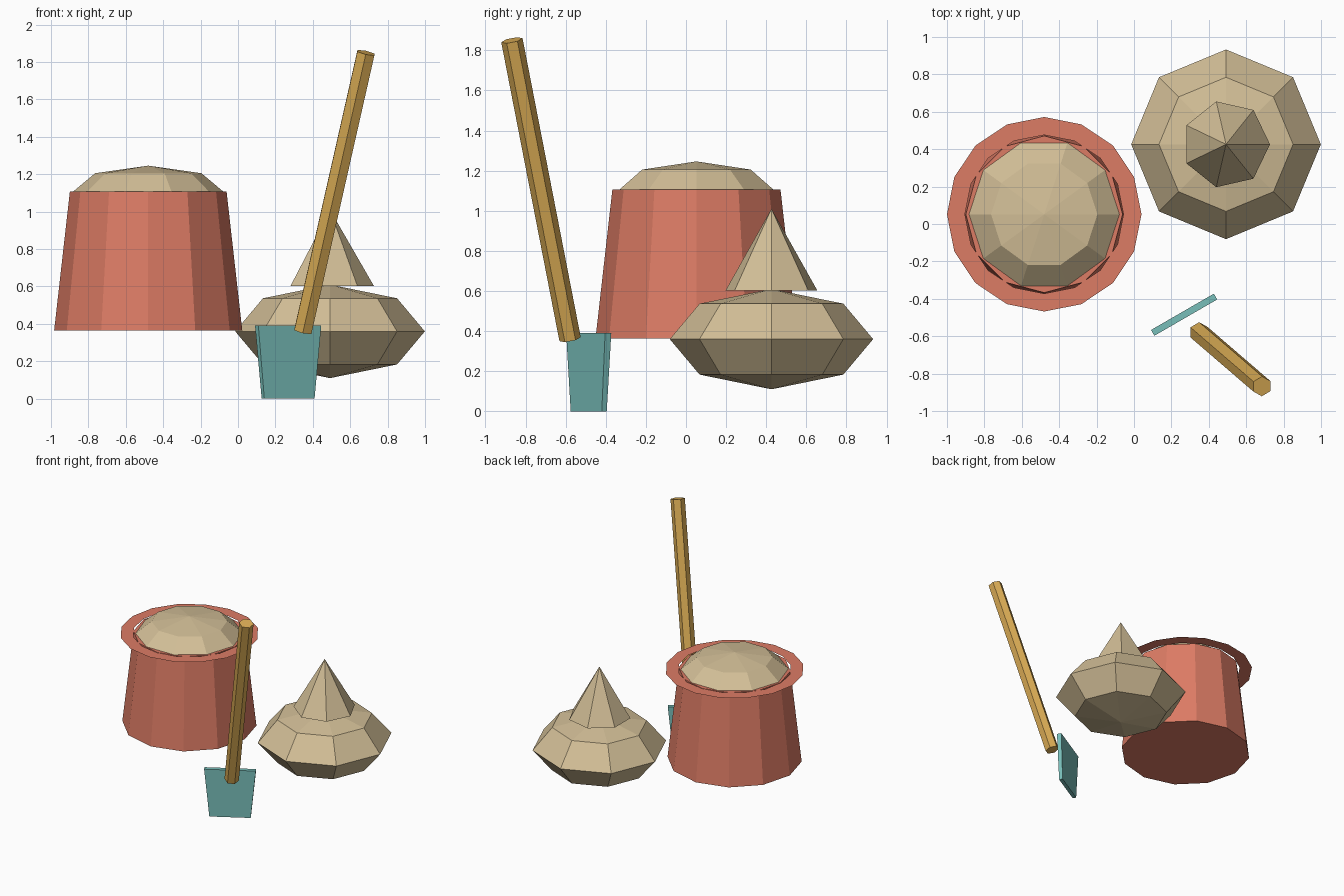
import bpy, bmesh
from math import sin, cos, pi, radians
from mathutils import Vector

if "Cube" in bpy.data.objects:
    bpy.data.objects.remove(bpy.data.objects["Cube"])


def material(name, rgb):
    m = bpy.data.materials.new(name)
    m.diffuse_color = (*rgb, 1)
    m.use_nodes = True
    m.node_tree.nodes["Principled BSDF"].inputs["Base Color"].default_value = m.diffuse_color
    return m


CORAL = material("coral", (0.72, 0.2, 0.13))
SAND = material("sand", (0.65, 0.52, 0.31))
TEAL = material("teal", (0.19, 0.52, 0.49))
WOOD = material("wood", (0.7, 0.41, 0.09))


def finish(name, bm, mat, loc):
    bmesh.ops.recalc_face_normals(bm, faces=bm.faces)
    me = bpy.data.meshes.new(name)
    bm.to_mesh(me)
    bm.free()
    me.materials.append(mat)
    ob = bpy.data.objects.new(name, me)
    ob.location = loc
    bpy.context.collection.objects.link(ob)
    return ob


def turned(name, profile, sides, mat, loc, start=0.0, caps=True):
    """Faceted solid of revolution from (radius, z) points; radius 0 is a pole."""
    bm = bmesh.new()
    rings = []
    for r, z in profile:
        if r == 0:
            rings.append([bm.verts.new((0, 0, z))] * sides)
        else:
            angles = [start + 2 * pi * i / sides for i in range(sides)]
            rings.append([bm.verts.new((r * cos(a), r * sin(a), z)) for a in angles])
    for low, high in zip(rings, rings[1:]):
        for i in range(sides):
            j = (i + 1) % sides
            bm.faces.new(dict.fromkeys((low[i], low[j], high[j], high[i])))
    if caps:
        for ring, (r, z) in ((rings[0], profile[0]), (rings[-1], profile[-1])):
            if r:
                bm.faces.new(ring)
    return finish(name, bm, mat, loc)


def ball(radius, height):
    """Squashed sphere profile with rings every 45 degrees."""
    k = 0.5 ** 0.5
    return [(0, -height), (radius * k, -height * k), (radius, 0),
            (radius * k, height * k), (0, height)]


# Upturned bucket with a flat rim and a heap of sand
BUCKET = Vector((-0.48, 0.052, 0))
turned("bucket_body", [(0.503, 0.364), (0.419, 1.107)], 12, CORAL, BUCKET)
rim = turned("bucket_rim", [(0.424, 1.107), (0.52, 1.107)], 16, CORAL, BUCKET, caps=False)
if rim.data.polygons[0].normal.z < 0:
    rim.data.flip_normals()
turned("bucket_sand", ball(0.402, 0.139), 10, SAND, BUCKET + Vector((0, 0, 1.107)))

# Sand mound with a pointed peak
MOUND = Vector((0.492, 0.426, 0))
turned("sand_mound", ball(0.507, 0.25), 8, SAND, MOUND + Vector((0, 0, 0.36)))
turned("sand_peak", [(0.235, 0.602), (0, 1.01)], 7, SAND, MOUND)

# Spade blade: box tapering towards the ground
bm = bmesh.new()
bmesh.ops.create_cube(bm, size=1)
for v in bm.verts:
    taper = 0.388 if v.co.z > 0 else 0.31
    v.co = (v.co.x * taper, v.co.y * taper * 0.092, v.co.z * 0.39)
blade = finish("spade_blade", bm, TEAL, (0.268, -0.485, 0.195))
blade.rotation_euler.z = radians(30)

# Spade handle: leaning six-sided stick
foot, tip = Vector((0.347, -0.578, 0.36)), Vector((0.684, -0.868, 1.85))
lean = tip - foot
handle = turned("spade_handle", [(0.054, 0), (0.054, lean.length)], 6, WOOD, foot, pi / 2)
handle.rotation_euler = Vector((0, 0, 1)).rotation_difference(lean).to_euler()
